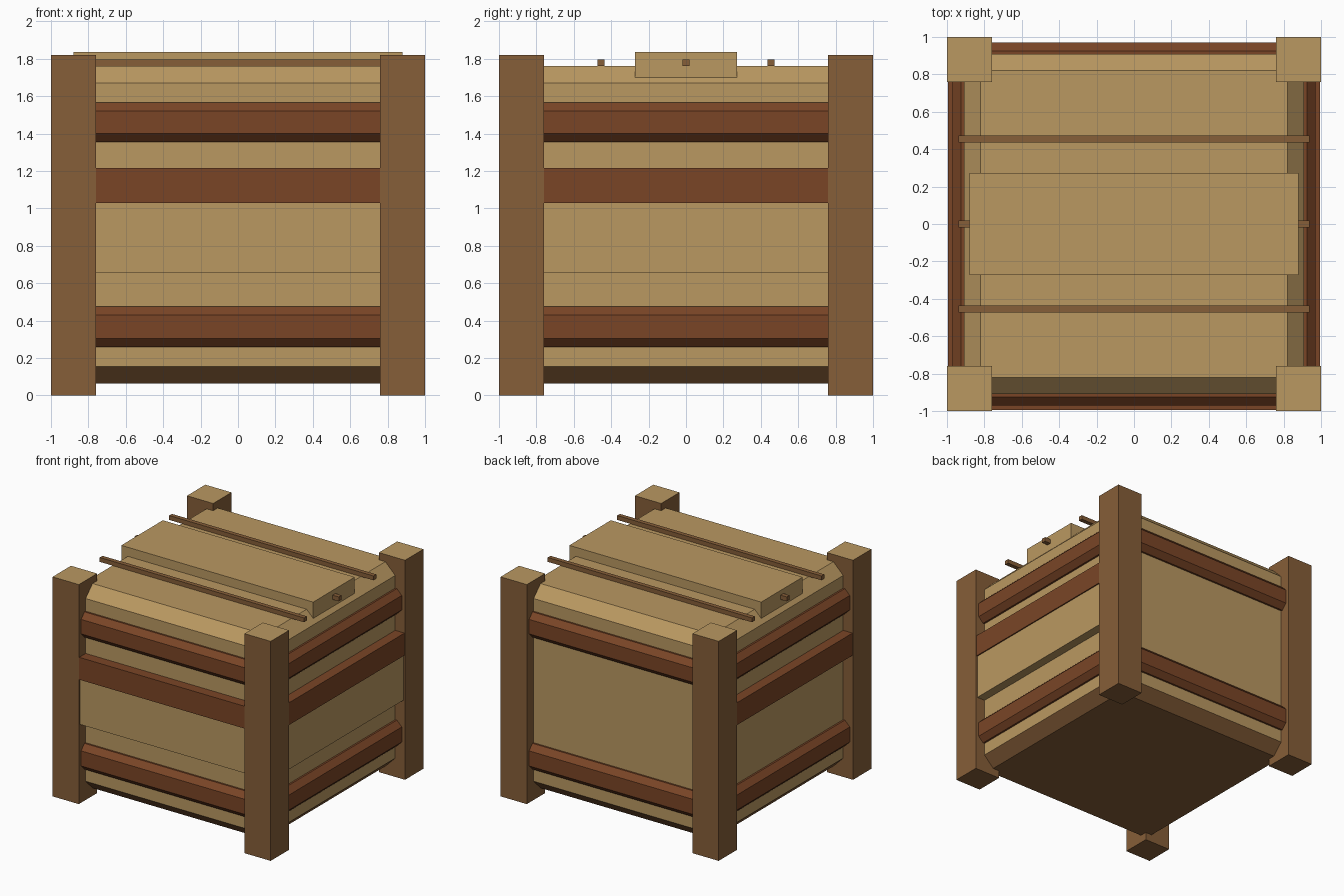
import bpy, bmesh
from mathutils import Vector

if "Cube" in bpy.data.objects:
    bpy.data.objects.remove(bpy.data.objects["Cube"])


def material(name, r, g, b):
    lin = [((c / 255 + 0.055) / 1.055) ** 2.4 for c in (r, g, b)]
    m = bpy.data.materials.new(name)
    m.diffuse_color = (*lin, 1.0)
    m.use_nodes = True
    m.node_tree.nodes["Principled BSDF"].inputs["Base Color"].default_value = m.diffuse_color
    return m


TAN = material("pale wood", 186, 152, 97)
BROWN = material("brown wood", 134, 94, 56)
RED = material("reddish wood", 122, 69, 38)


def finish(name, bm, mats, rule=None):
    bmesh.ops.recalc_face_normals(bm, faces=bm.faces)
    if rule:
        for f in bm.faces:
            f.material_index = rule(f)
    me = bpy.data.meshes.new(name)
    bm.to_mesh(me)
    bm.free()
    for m in mats:
        me.materials.append(m)
    ob = bpy.data.objects.new(name, me)
    bpy.context.collection.objects.link(ob)
    return ob


def box(name, lo, hi, mats, rule=None):
    bm = bmesh.new()
    bmesh.ops.create_cube(bm, size=1)
    lo, hi = Vector(lo), Vector(hi)
    for v in bm.verts:
        v.co = (lo + hi) / 2 + v.co * (hi - lo)
    return finish(name, bm, mats, rule)


def square_loft(name, profile, mats, rule=None, closed=False):
    """Stack of squares (half width, z); closed joins last to first as a ring."""
    bm = bmesh.new()
    loops = [[bm.verts.new((sx * h, sy * h, z))
              for sx, sy in ((-1, -1), (1, -1), (1, 1), (-1, 1))]
             for h, z in profile]
    pairs = list(zip(loops, loops[1:]))
    if closed:
        pairs.append((loops[-1], loops[0]))
    else:
        bm.faces.new(loops[0])
        bm.faces.new(loops[-1])
    for a, b in pairs:
        for i in range(4):
            j = (i + 1) % 4
            bm.faces.new((a[i], a[j], b[j], b[i]))
    return finish(name, bm, mats, rule)


# Crate body with chamfered top and brown underside
square_loft("crate_body",
            [(0.82, 0.065), (0.91, 0.155), (0.91, 1.67), (0.82, 1.76)],
            [TAN, BROWN],
            lambda f: 1 if f.calc_center_median().z < 0.15 else 0)

# Corner posts with pale end grain on top
for sx, xn in ((-1, "left"), (1, "right")):
    for sy, yn in ((-1, "front"), (1, "back")):
        xs = sorted((sx * 0.76, sx * 1.0))
        ys = sorted((sy * 0.76, sy * 1.0))
        box(f"{yn}_{xn}_post", (xs[0], ys[0], 0), (xs[1], ys[1], 1.82),
            [BROWN, TAN], lambda f: 1 if f.normal.z > 0.5 else 0)

# Bevelled bands running around the crate
for name, z0, z1 in (("lower_band", 0.26, 0.475), ("upper_band", 1.355, 1.565)):
    square_loft(name,
                [(0.90, z0), (0.925, z0), (0.97, z0 + 0.045),
                 (0.97, z1 - 0.045), (0.925, z1), (0.90, z1)],
                [RED], closed=True)

# Middle rails on three sides
box("front_rail", (-0.8, -0.995, 1.03), (0.8, -0.9, 1.215), [RED])
for sx, xn in ((-1, "left"), (1, "right")):
    xs = sorted((sx * 0.9, sx * 0.995))
    box(f"{xn}_rail", (xs[0], -0.8, 1.03), (xs[1], 0.8, 1.215), [RED])

# Raised panels under the front and right rails
box("front_panel", (-0.8, -0.985, 0.655), (0.8, -0.9, 1.03), [TAN])
box("right_panel", (0.9, -0.8, 0.655), (0.985, 0.8, 1.03), [TAN])

# Lid plank and the three rods on top
box("lid_plank", (-0.88, -0.272, 1.70), (0.88, 0.272, 1.835), [TAN])
for name, y in (("front_rod", -0.455), ("middle_rod", 0.0), ("back_rod", 0.455)):
    box(name, (-0.937, y - 0.018, 1.76), (0.937, y + 0.018, 1.796), [BROWN])
